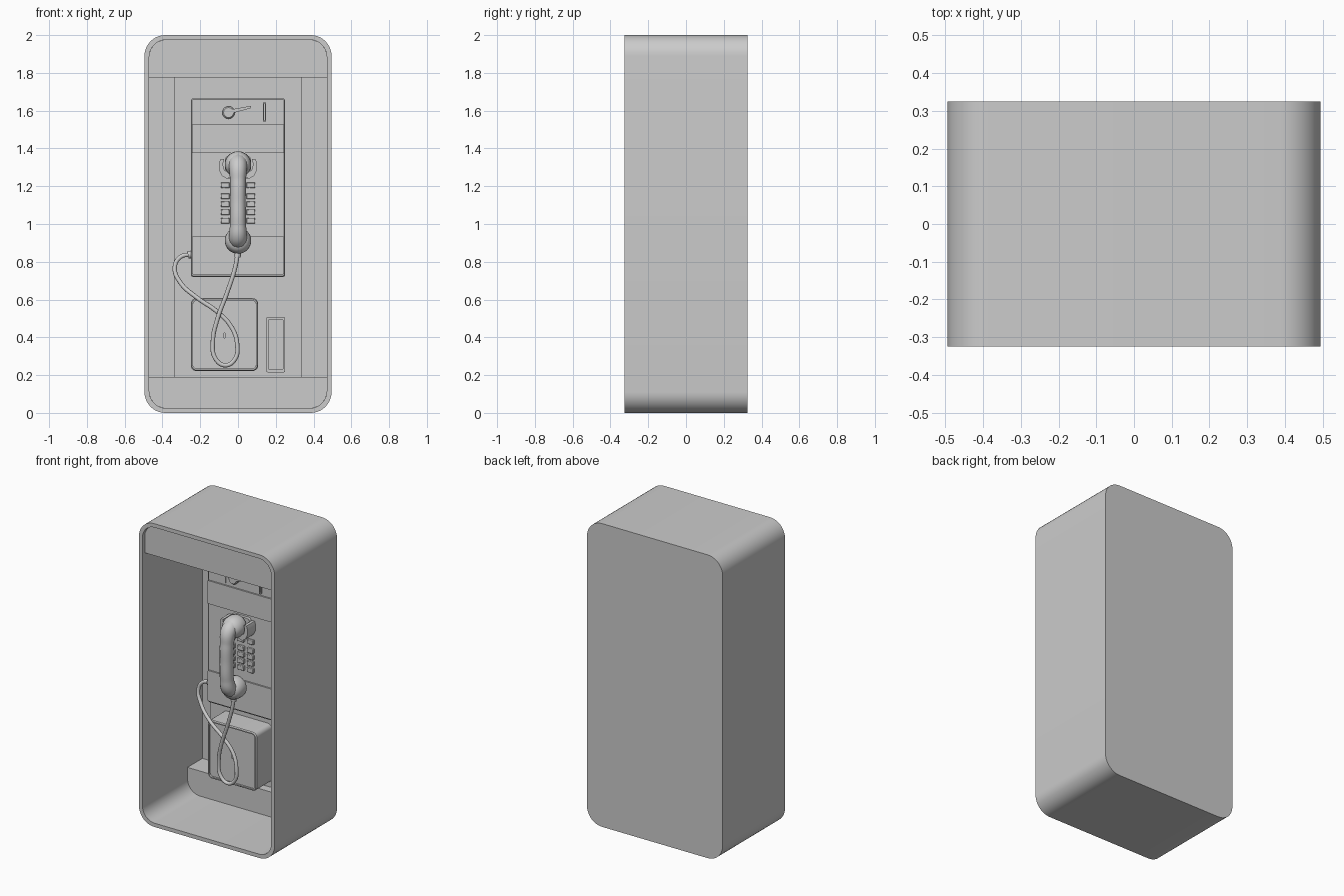
import bpy, bmesh, math

if "Cube" in bpy.data.objects:
    bpy.data.objects.remove(bpy.data.objects["Cube"])


def finish(name, bm, angle=35):
    bmesh.ops.remove_doubles(bm, verts=bm.verts, dist=1e-5)
    bmesh.ops.recalc_face_normals(bm, faces=bm.faces)
    me = bpy.data.meshes.new(name)
    bm.to_mesh(me)
    bm.free()
    ob = bpy.data.objects.new(name, me)
    bpy.context.collection.objects.link(ob)
    bpy.ops.object.select_all(action='DESELECT')
    ob.select_set(True)
    bpy.context.view_layer.objects.active = ob
    bpy.ops.object.shade_smooth_by_angle(angle=math.radians(angle))
    return ob


def loft(name, loops, seg=6):
    """Skin rounded rectangles (x0, x1, z0, z1, bottom_r, top_r, y), capped at both ends."""
    bm = bmesh.new()
    rings = []
    for x0, x1, z0, z1, rb, rt, y in loops:
        ring = []
        corners = ((x1 - rt, z1 - rt, rt), (x0 + rt, z1 - rt, rt),
                   (x0 + rb, z0 + rb, rb), (x1 - rb, z0 + rb, rb))
        for q, (cx, cz, r) in enumerate(corners):
            for i in range(seg + 1):
                a = math.pi / 2 * (q + i / seg)
                ring.append(bm.verts.new((cx + r * math.cos(a), y, cz + r * math.sin(a))))
        rings.append(ring)
    n = len(rings[0])
    for a, b in zip(rings, rings[1:]):
        for i in range(n):
            j = (i + 1) % n
            bm.faces.new((a[i], a[j], b[j], b[i]))
    bm.faces.new(rings[0])
    bm.faces.new(rings[-1])
    return finish(name, bm)


def block(name, x0, x1, z0, z1, back, front, rb=0.0, rt=None, bevel=0.0):
    rt = rb if rt is None else rt
    loops = [(x0, x1, z0, z1, rb, rt, back), (x0, x1, z0, z1, rb, rt, front + bevel)]
    if bevel:
        b = bevel
        loops.append((x0 + b, x1 - b, z0 + b, z1 - b, max(rb - b, 0), max(rt - b, 0), front))
    return loft(name, loops)


def lathe(name, cx, cz, profile):
    """Round part turned about a front-to-back axis; profile of (radius, y)."""
    return loft(name, [(cx - r, cx + r, cz - r, cz + r, r, r, y) for r, y in profile], 8)


def tube(name, points, radius, radii=None, handles=8):
    """Smooth round tube through points, turned into a mesh."""
    cu = bpy.data.curves.new(name, 'CURVE')
    cu.dimensions = '3D'
    cu.bevel_depth = radius
    cu.bevel_resolution = 4
    cu.use_fill_caps = True
    cu.resolution_u = handles
    sp = cu.splines.new('BEZIER')
    sp.bezier_points.add(len(points) - 1)
    for i, (bp, p) in enumerate(zip(sp.bezier_points, points)):
        bp.co = p
        bp.handle_left_type = bp.handle_right_type = 'AUTO'
        bp.radius = radii[i] if radii else 1
    ob = bpy.data.objects.new(name, cu)
    bpy.context.collection.objects.link(ob)
    bpy.ops.object.select_all(action='DESELECT')
    ob.select_set(True)
    bpy.context.view_layer.objects.active = ob
    bpy.ops.object.convert(target='MESH')
    bpy.ops.object.shade_smooth_by_angle(angle=math.radians(50))
    return ob


def extrude_outline(name, pts, back, front):
    bm = bmesh.new()
    f = bm.faces.new([bm.verts.new((x, back, z)) for x, z in pts])
    res = bmesh.ops.extrude_face_region(bm, geom=[f], use_keep_orig=True)
    vs = [v for v in res['geom'] if isinstance(v, bmesh.types.BMVert)]
    bmesh.ops.translate(bm, verts=vs, vec=(0, front - back, 0))
    return finish(name, bm)


# Booth shell: open at the front, thin walls
R, r = 0.11, 0.09
loft("booth_shell", [
    (-.495, .495, 0, 2, R, R, .325), (-.495, .495, 0, 2, R, R, -.325),
    (-.47, .47, .025, 1.975, r, r, -.325), (-.47, .47, .025, 1.975, r, r, .30)], 10)

# Blank sign box, bottom ledge and back plate
block("sign_box", -.47, .47, 1.775, 1.975, .30, -.30, 0, r)
block("bottom_ledge", -.47, .47, .025, .19, .30, .145, r, 0)
block("back_plate", -.34, .34, .19, 1.775, .30, .20)

# Phone housing with its raised panels
block("phone_housing", -.25, .25, .72, 1.665, .20, .04, .012, bevel=.006)
block("upper_panel", -.243, .243, 1.375, 1.528, .05, .03, .004)
block("lower_panel", -.243, .243, .733, .935, .05, .03, .008)

# Coin controls: square instruction plate, lever on a round boss, coin slot
block("instruction_plate", -.24, -.115, 1.54, 1.655, .05, .034, .004)
lathe("lever_boss", -.05, 1.59, [(.033, .045), (.033, .02), (.026, .012)])
extrude_outline("lever", [(-.035, 1.585), (.065, 1.612), (.068, 1.625), (-.035, 1.607)], .045, .008)
loft("coin_slot", [(.132, .148, 1.54, 1.645, .006, .006, .045),
                   (.132, .148, 1.54, 1.645, .006, .006, .028),
                   (.137, .143, 1.548, 1.637, .002, .002, .028),
                   (.137, .143, 1.548, 1.637, .002, .002, .036)])

# Keypad: a wide strip of three keys on top, four rows below
for row, z in enumerate((1.19, 1.132, 1.09, 1.048, 1.003)):
    for col, x in enumerate((-.068, 0, .068)):
        block(f"key_{row}_{col}", x - .023, x + .023, z, z + .03, .05, .024, .003, bevel=.003)

# Coin vault with recessed door and keyhole
loft("coin_vault", [
    (-.25, .107, .222, .607, .03, .03, .20), (-.25, .107, .222, .607, .03, .03, .045),
    (-.245, .102, .227, .602, .026, .026, .038), (-.238, .095, .234, .595, .022, .022, .038),
    (-.238, .095, .234, .595, .022, .022, .05)])
lathe("vault_lock", -.0715, .414, [(.009, .055), (.009, .042)])
block("keyhole", -.077, -.066, .395, .425, .055, .04, .005)

# Coin return tray
loft("coin_return", [
    (.15, .25, .215, .507, .008, .008, .21), (.15, .25, .215, .507, .008, .008, .165),
    (.163, .237, .23, .494, .004, .004, .165), (.163, .237, .23, .494, .004, .004, .19)])

# Handset cradle: back pad and mirrored hooks
block("cradle_pad", -.07, .07, 1.24, 1.36, .05, .02, .02)
hook = extrude_outline("cradle_hooks", [
    (.03, 1.25), (.06, 1.24), (.085, 1.255), (.1, 1.285), (.1, 1.325), (.093, 1.345),
    (.075, 1.345), (.08, 1.315), (.072, 1.285), (.05, 1.275)], .045, -.045)
mirror = hook.modifiers.new("mirror", 'MIRROR')
mirror.use_axis = (True, False, False)

# Handset: curved grip between two round cups
tube("handset_grip", [(0, -.05, 1.335), (0, -.098, 1.305), (0, -.116, 1.23), (0, -.12, 1.12),
                      (0, -.116, 1.0), (0, -.098, .935), (0, -.05, .905)], .042,
     [1.15, 1.15, 1.0, .97, 1.0, 1.15, 1.15])
for name, z in (("earpiece", 1.315), ("mouthpiece", .912)):
    lathe(name, 0, z, [(.03, -.103), (.05, -.094), (.063, -.075), (.069, -.05), (.07, -.02),
                       (.066, -.003), (.055, .008), (.035, .010)])

# Cord with sleeves at both ends
tube("cord", [(0, -.04, .86), (-.015, -.04, .77), (-.06, -.03, .63), (-.108, -.02, .5),
              (-.133, -.01, .38), (-.118, -.01, .285), (-.066, -.01, .252), (-.016, -.01, .285),
              (-.004, -.01, .36), (-.035, 0, .455), (-.11, .005, .535), (-.22, .02, .612),
              (-.305, .05, .69), (-.335, .065, .77), (-.305, .07, .825), (-.24, .07, .84)], .0115)
tube("cord_sleeve_top", [(0, -.04, .86), (-.004, -.04, .825)], .018)
tube("cord_sleeve_side", [(-.24, .07, .84), (-.265, .07, .836)], .02)
